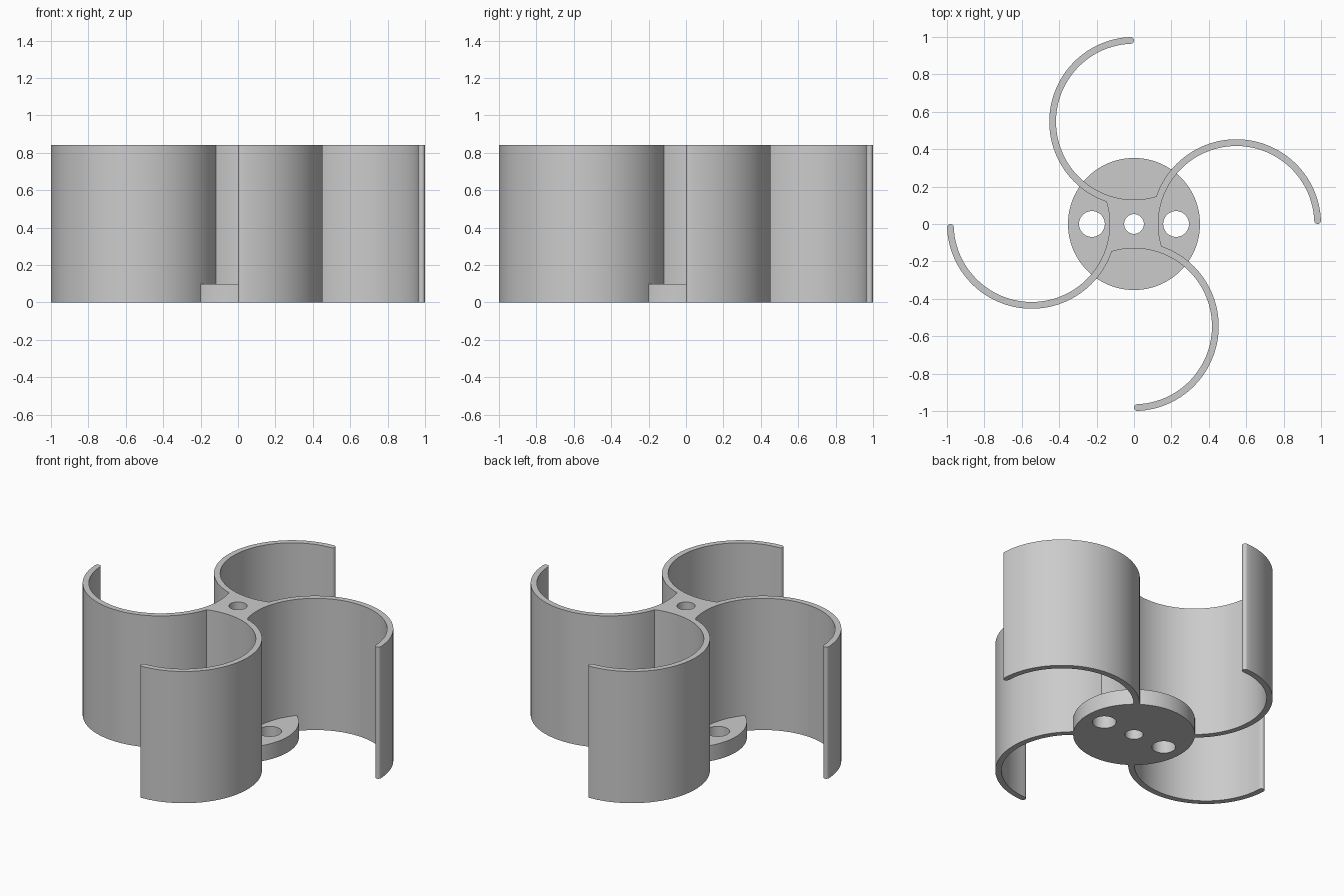
import bpy
import bmesh
from math import cos, sin, radians, sqrt, atan2, degrees
from mathutils import Matrix, Vector

cube = bpy.data.objects.get("Cube")
if cube:
    bpy.data.objects.remove(cube, do_unlink=True)

HEIGHT = 0.843
CENTRE = 0.547          # distance of each vane's arc centre from the axis
OUTER, INNER = 0.453, 0.417
DISC_R, DISC_H = 0.353, 0.1

grey = bpy.data.materials.new("light_grey")
grey.use_nodes = True
colour = (0.6, 0.6, 0.6, 1)
grey.diffuse_color = colour
grey.node_tree.nodes["Principled BSDF"].inputs["Base Color"].default_value = colour


def make_object(name, bm):
    bmesh.ops.recalc_face_normals(bm, faces=bm.faces)
    mesh = bpy.data.meshes.new(name)
    bm.to_mesh(mesh)
    bm.free()
    mesh.materials.append(grey)
    obj = bpy.data.objects.new(name, mesh)
    bpy.context.collection.objects.link(obj)
    return obj


def cylinder(name, radius, low, high, x=0, segments=48):
    bm = bmesh.new()
    bmesh.ops.create_cone(bm, cap_ends=True, segments=segments,
                          radius1=radius, radius2=radius, depth=high - low,
                          matrix=Matrix.Translation((x, 0, (low + high) / 2)))
    return make_object(name, bm)


def arc(cx, cy, radius, start, end, steps):
    angles = [radians(start + (end - start) * i / steps) for i in range(steps + 1)]
    return [Vector((cx + radius * cos(a), cy + radius * sin(a), 0)) for a in angles]


# Corner where one vane's inner arc meets the next vane's outer arc
gap = CENTRE * sqrt(2)
along = (INNER ** 2 - OUTER ** 2 + gap ** 2) / (2 * gap)
across = sqrt(INNER ** 2 - along ** 2)
corner_x = CENTRE - (along + across) / sqrt(2)
corner_y = (across - along) / sqrt(2)
inner_end = 360 + degrees(atan2(corner_y, corner_x - CENTRE))
outer_end = 90 + degrees(atan2(corner_y + CENTRE, corner_x))

# One vane outline: outer arc, rounded tip, inner arc
tip_r = (OUTER - INNER) / 2
mid_r = (OUTER + INNER) / 2
tip = degrees(tip_r / mid_r)
tip_x = CENTRE + mid_r * cos(radians(tip))
vane = arc(CENTRE, 0, OUTER, outer_end, tip, 48)
vane += arc(tip_x, tip_r, tip_r, tip, tip - 180, 8)[1:-1]
vane += arc(CENTRE, 0, INNER, tip, inner_end, 56)[:-1]

# Four vanes joined around the core, as one extruded outline
bm = bmesh.new()
outline = [bm.verts.new(Matrix.Rotation(radians(-90 * turn), 3, 'Z') @ p)
           for turn in range(4) for p in vane]
base = bm.faces.new(outline)
raised = bmesh.ops.extrude_face_region(bm, geom=[base])
bmesh.ops.translate(bm, vec=(0, 0, HEIGHT),
                    verts=[v for v in raised["geom"] if isinstance(v, bmesh.types.BMVert)])
rotor = make_object("vaned_rotor", bm)

# Base disc is merged in, then the shaft hole and two fixing holes are cut
tools = [(cylinder("base_disc", DISC_R, 0, DISC_H, segments=96), 'UNION'),
         (cylinder("shaft_hole_cutter", 0.053, -0.1, HEIGHT + 0.1), 'DIFFERENCE')]
for side, x in (("left", 0.225), ("right", -0.225)):
    tools.append((cylinder(side + "_hole_cutter", 0.069, -0.1, 0.2, x), 'DIFFERENCE'))

for tool, operation in tools:
    tool.hide_render = True
    mod = rotor.modifiers.new(tool.name, 'BOOLEAN')
    mod.operation = operation
    mod.solver = 'EXACT'
    mod.object = tool

# Bake the cuts and remove the helpers
bpy.context.view_layer.update()
result = bpy.data.meshes.new_from_object(
    rotor.evaluated_get(bpy.context.evaluated_depsgraph_get()))
rotor.modifiers.clear()
rotor.data = result
for tool, _ in tools:
    bpy.data.objects.remove(tool, do_unlink=True)

bpy.ops.object.select_all(action='DESELECT')
rotor.select_set(True)
bpy.context.view_layer.objects.active = rotor
bpy.ops.object.shade_smooth_by_angle(angle=radians(30))
